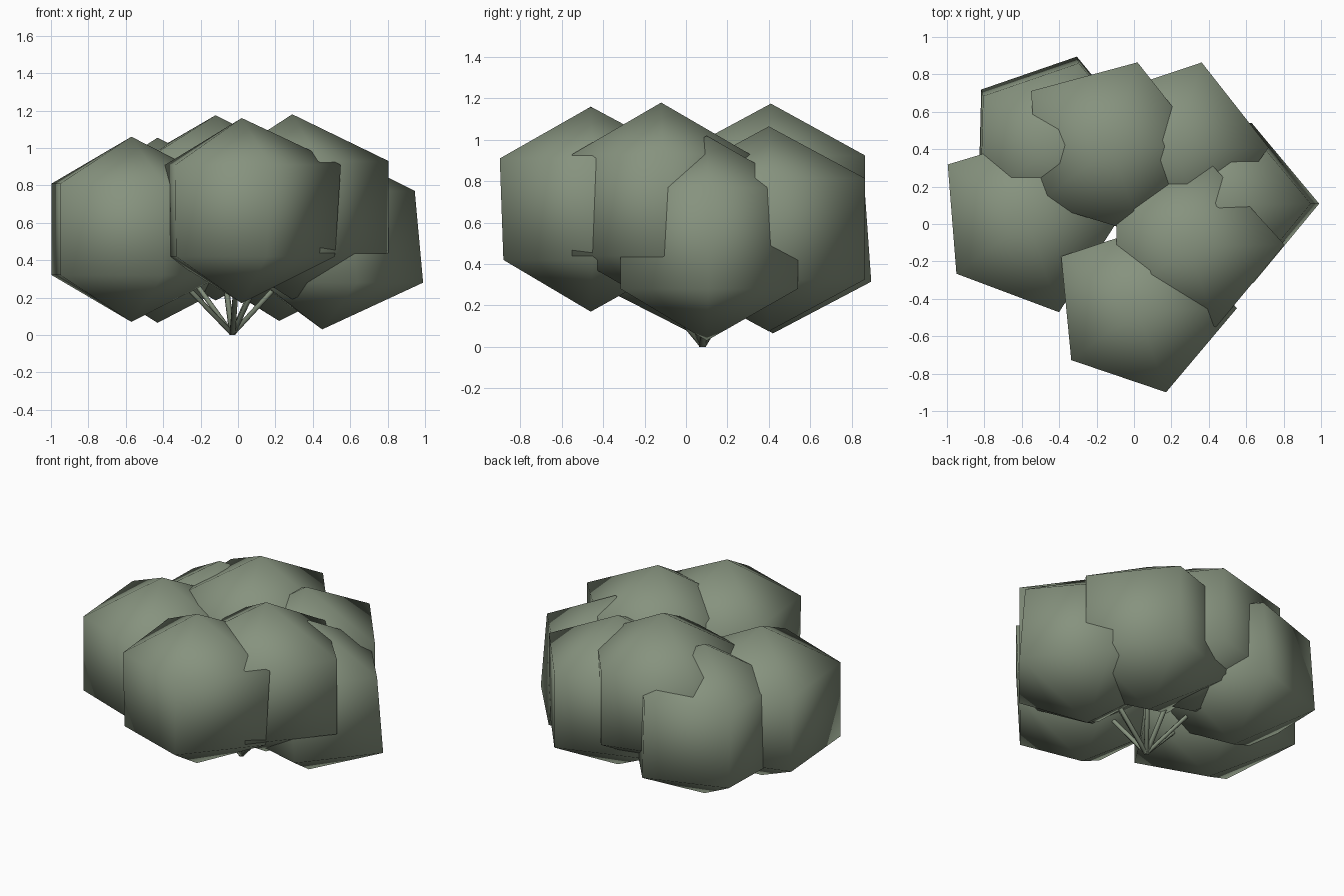
import bpy, bmesh
from math import cos, sin, radians
from mathutils import Vector

if "Cube" in bpy.data.objects:
    bpy.data.objects.remove(bpy.data.objects["Cube"], do_unlink=True)


def make_material(name, rgb):
    mat = bpy.data.materials.new(name)
    mat.use_nodes = True
    mat.diffuse_color = (*rgb, 1)
    bsdf = next(n for n in mat.node_tree.nodes if n.type == "BSDF_PRINCIPLED")
    bsdf.inputs["Base Color"].default_value = (*rgb, 1)
    bsdf.inputs["Roughness"].default_value = 0.9
    return mat


leaf_green = make_material("dull leaf green", (0.24, 0.29, 0.21))
SIDES = 5


def finish(bm, name):
    bmesh.ops.recalc_face_normals(bm, faces=bm.faces)
    for face in bm.faces:
        face.smooth = True
    mesh = bpy.data.meshes.new(name)
    bm.to_mesh(mesh)
    bm.free()
    mesh.materials.append(leaf_green)
    obj = bpy.data.objects.new(name, mesh)
    bpy.context.collection.objects.link(obj)


# Slightly uneven five-sided ball of leaves; the lower ring may lean and shrink
def leaf_clump(name, centre, radii, lean, lower):
    bm = bmesh.new()
    c = Vector(centre)

    def ring(z, scale, shift):
        verts = []
        for i, radius in enumerate(radii):
            a = radians(1 + 360 / SIDES * i)
            offset = Vector((cos(a), sin(a), 0)) * radius * scale
            verts.append(bm.verts.new(c + offset + Vector((*shift, z))))
        return verts

    top = bm.verts.new(c + Vector((0, 0, 0.495)))
    bottom = bm.verts.new(c - Vector((0, 0, 0.495)))
    high = ring(0.245, 1, (0, 0))
    low = ring(-0.245, lower, lean)
    for i in range(SIDES):
        j = (i + 1) % SIDES
        bm.faces.new((top, high[i], high[j]))
        bm.faces.new((high[i], low[i], low[j], high[j]))
        bm.faces.new((bottom, low[j], low[i]))
    finish(bm, name)


# Thin straight twig from the shared root into a clump
def stem(name, start, end, radius=0.017):
    bm = bmesh.new()
    axis = end - start
    bmesh.ops.create_cone(bm, cap_ends=True, segments=6, radius1=radius,
                          radius2=radius * 0.8, depth=axis.length)
    turn = axis.to_track_quat("Z", "Y").to_matrix().to_4x4()
    bmesh.ops.transform(bm, matrix=turn, verts=bm.verts)
    bmesh.ops.translate(bm, vec=(start + end) / 2, verts=bm.verts)
    for v in bm.verts:
        v.co.z = max(v.co.z, 0)
    finish(bm, name)


# Clumps: centre, corner radii from +x round, lower ring lean and scale
clumps = {
    "front": ((0.02, -0.46, 0.665), (0.53, 0.49, 0.5, 0.445, 0.465),
              (-0.01, 0), 0.96),
    "left_side": ((0.45, 0.1, 0.525), (0.495, 0.46, 0.47, 0.46, 0.44),
                  (0.045, 0), 1),
    "left_upper": ((0.29, -0.12, 0.685), (0.515, 0.45, 0.47, 0.48, 0.455),
                   (0, 0), 1),
    "left_back": ((0.22, 0.4, 0.57), (0.5, 0.485, 0.49, 0.49, 0.49),
                  (0, 0), 1),
    "back_upper": ((-0.12, 0.41, 0.68), (0.49, 0.475, 0.525, 0.49, 0.49),
                   (0, 0), 1),
    "right_back": ((-0.43, 0.42, 0.56), (0.49, 0.46, 0.46, 0.49, 0.49),
                   (-0.01, 0.035), 1),
    "right_side": ((-0.57, 0.02, 0.565), (0.49, 0.49, 0.52, 0.475, 0.52),
                   (0, 0), 1),
}
root = Vector((-0.03, 0.08, 0))
for name, (centre, radii, lean, lower) in clumps.items():
    leaf_clump(name + "_leaf_clump", centre, radii, lean, lower)
    stem(name + "_stem", root, Vector(centre))
